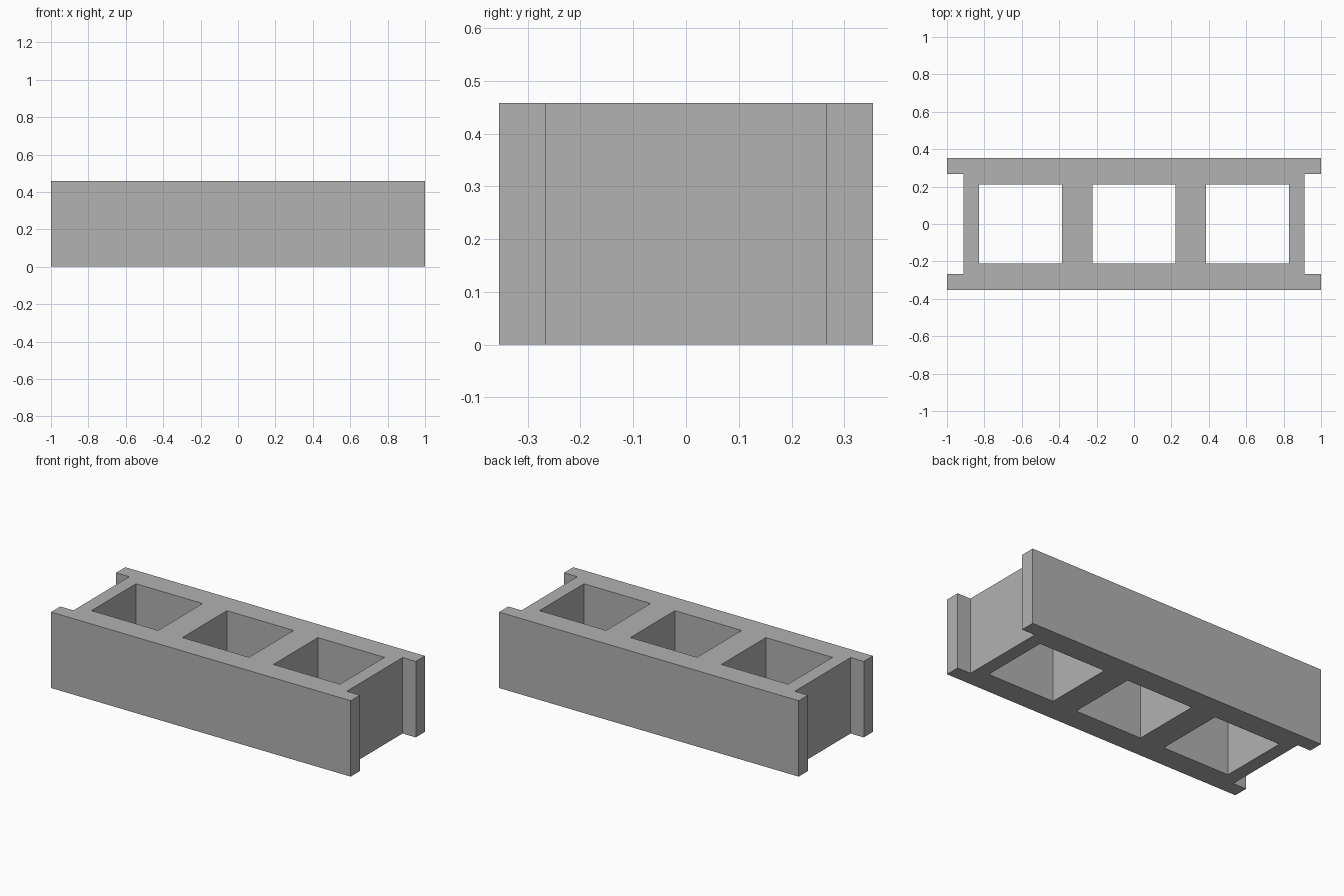
import bpy
import bmesh
from mathutils import Matrix

old = bpy.data.objects.get("Cube")
if old:
    bpy.data.objects.remove(old, do_unlink=True)

LENGTH, DEPTH, HEIGHT = 2.0, 0.708, 0.458
CORE_SIZE, CORE_PITCH = (0.445, 0.424), 0.607    # vertical hollow cells
NOTCH_X, NOTCH_WIDTH = 0.912, 0.532              # recess in each end


def add_box(bm, x, size_x, size_y, size_z):
    """Box centred at (x, 0) and at mid height."""
    place = Matrix.Translation((x, 0, HEIGHT / 2))
    bmesh.ops.create_cube(bm, size=1, matrix=place @ Matrix.Diagonal((size_x, size_y, size_z, 1)))


def make_object(name, bm):
    mesh = bpy.data.meshes.new(name)
    bm.to_mesh(mesh)
    bm.free()
    obj = bpy.data.objects.new(name, mesh)
    bpy.context.scene.collection.objects.link(obj)
    return obj


# Concrete colour
concrete = bpy.data.materials.new("concrete_grey")
concrete.use_nodes = True
grey = (0.445, 0.445, 0.445, 1)
concrete.diffuse_color = grey
concrete.node_tree.nodes["Principled BSDF"].inputs["Base Color"].default_value = grey

# Solid block
bm = bmesh.new()
add_box(bm, 0, LENGTH, DEPTH, HEIGHT)
block = make_object("hollow_block", bm)
block.data.materials.append(concrete)

# Cutter: three cores and the two end recesses
bm = bmesh.new()
for i in (-1, 0, 1):
    add_box(bm, i * CORE_PITCH, *CORE_SIZE, HEIGHT * 2)
for side in (-1, 1):
    add_box(bm, side * (NOTCH_X + 0.1), 0.2, NOTCH_WIDTH, HEIGHT * 2)
cutter = make_object("core_cutter", bm)
cutter.data.materials.append(concrete)
cutter.hide_render = True

# Cut the cores, apply the result and drop the cutter
cut = block.modifiers.new("cut_cores", "BOOLEAN")
cut.operation = "DIFFERENCE"
cut.solver = "EXACT"
cut.object = cutter
bpy.context.view_layer.update()
evaluated = block.evaluated_get(bpy.context.evaluated_depsgraph_get())
result = bpy.data.meshes.new_from_object(evaluated)
block.modifiers.clear()
block.data = result
bpy.data.objects.remove(cutter, do_unlink=True)
